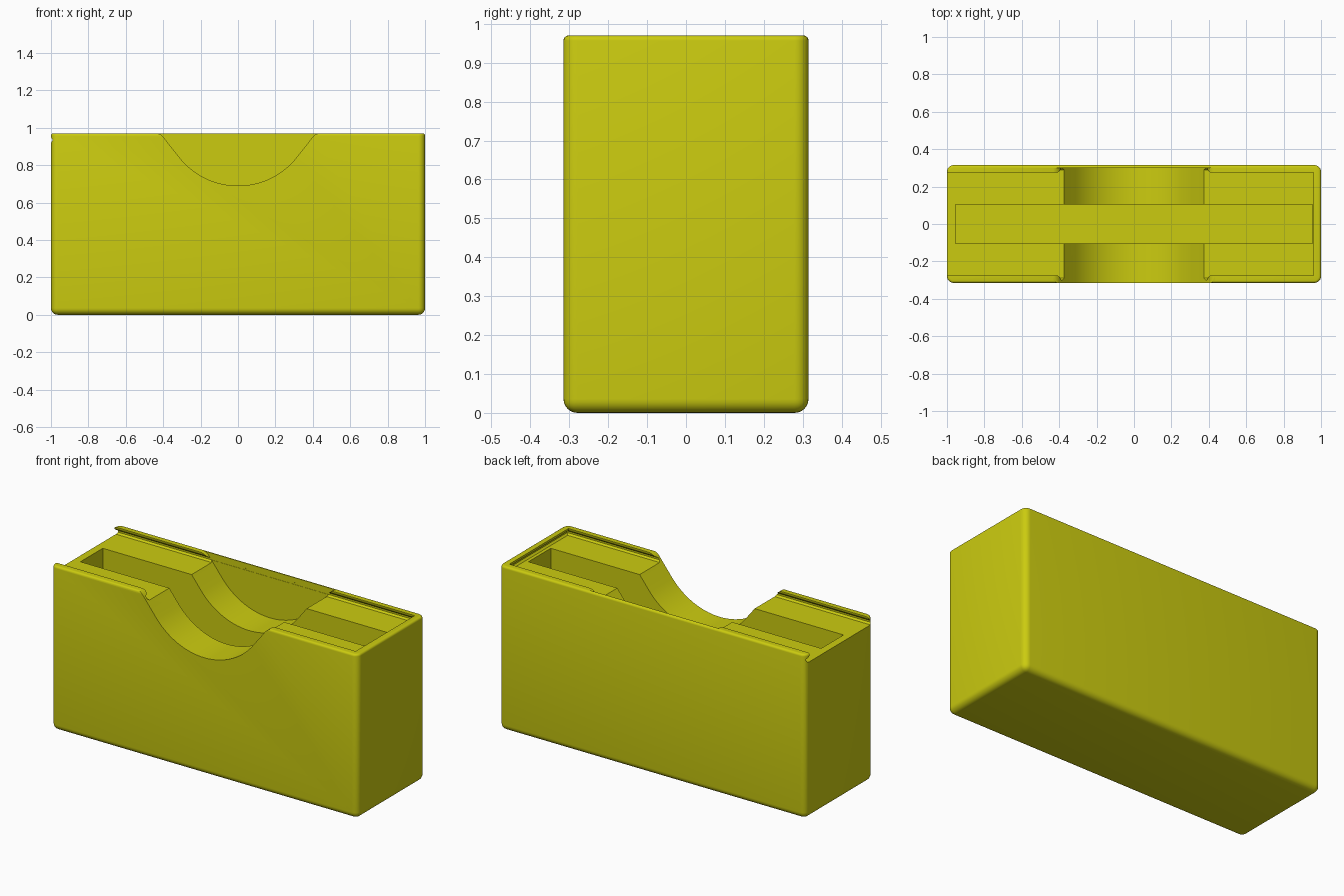
import bpy, bmesh, math

if "Cube" in bpy.data.objects:
    bpy.data.objects.remove(bpy.data.objects["Cube"])

mat = bpy.data.materials.new("olive yellow plastic")
mat.diffuse_color = (0.60, 0.60, 0.005, 1)
mat.use_nodes = True
mat.node_tree.nodes["Principled BSDF"].inputs["Base Color"].default_value = mat.diffuse_color

W, D, H = 1.0, 0.315, 0.97   # half width, half depth, height


def make(name, bm):
    bmesh.ops.recalc_face_normals(bm, faces=bm.faces)
    me = bpy.data.meshes.new(name)
    bm.to_mesh(me)
    bm.free()
    ob = bpy.data.objects.new(name, me)
    bpy.context.collection.objects.link(ob)
    me.materials.append(mat)
    return ob


def loft(name, rings):
    """Closed solid through rings that all have the same point count."""
    bm = bmesh.new()
    vs = [[bm.verts.new(p) for p in r] for r in rings]
    n = len(vs[0])
    for a, b in zip(vs, vs[1:]):
        for i in range(n):
            j = (i + 1) % n
            bm.faces.new((a[i], a[j], b[j], b[i]))
    bm.faces.new(vs[0])
    bm.faces.new(vs[-1])
    return make(name, bm)


def rect(x0, x1, y, z):
    return [(x0, -y, z), (x1, -y, z), (x1, y, z), (x0, y, z)]


# Outer block: large rounding on sides and bottom, small on the top rim
bm = bmesh.new()
bmesh.ops.create_cube(bm, size=1)
for v in bm.verts:
    v.co = (v.co.x * 2 * W, v.co.y * 2 * D, (v.co.z + 0.5) * H)
is_top = lambda e: all(v.co.z > H - 1e-4 for v in e.verts)
bmesh.ops.bevel(bm, geom=[e for e in bm.edges if not is_top(e)], offset=0.036,
                segments=6, profile=0.5, affect='EDGES')
bmesh.ops.bevel(bm, geom=[e for e in bm.edges if is_top(e)], offset=0.013,
                segments=4, profile=0.5, affect='EDGES')
box = make("box_body", bm)

# Undercut channel for a sliding lid, open at the left end
channel = loft("lid_channel_cutter", [
    rect(-1.1, 0.975, 0.290, 0.920), rect(-1.1, 0.985, 0.300, 0.930),
    rect(-1.1, 0.985, 0.300, 0.940), rect(-1.1, 0.965, 0.280, 0.953),
    rect(-1.1, 0.960, 0.275, 0.962), rect(-1.1, 0.960, 0.275, 1.1)])

# Long central slot
slot = loft("slot_cutter", [rect(-0.955, 0.955, 0.104, 0.06),
                            rect(-0.955, 0.955, 0.104, 1.1)])

# Scooped thumb opening, through the front but stopping at the thin back wall
R, N = 0.40, 28
a0 = math.asin(0.31 / R)
arc = [(R * math.sin(a), 0.69 + R - R * math.cos(a))
       for a in (-a0 + 2 * a0 * i / N for i in range(N + 1))]
shoulder = [(0.383, 0.930), (0.394, 0.945), (0.406, 0.958), (0.418, 0.966),
            (0.432, 0.9705), (0.432, 1.1)]
prof = [(-x, z) for x, z in reversed(shoulder)] + arc + shoulder
scoop = loft("scoop_cutter", [[(x, y, z) for x, z in prof] for y in (-0.4, 0.2995)])

bpy.context.view_layer.objects.active = box
for cutter in (channel, slot, scoop):
    m = box.modifiers.new(cutter.name, 'BOOLEAN')
    m.operation, m.solver, m.object = 'DIFFERENCE', 'EXACT', cutter
    bpy.ops.object.modifier_apply(modifier=m.name)
    bpy.data.objects.remove(cutter)

box.select_set(True)
bpy.ops.object.shade_smooth_by_angle(angle=math.radians(30))
